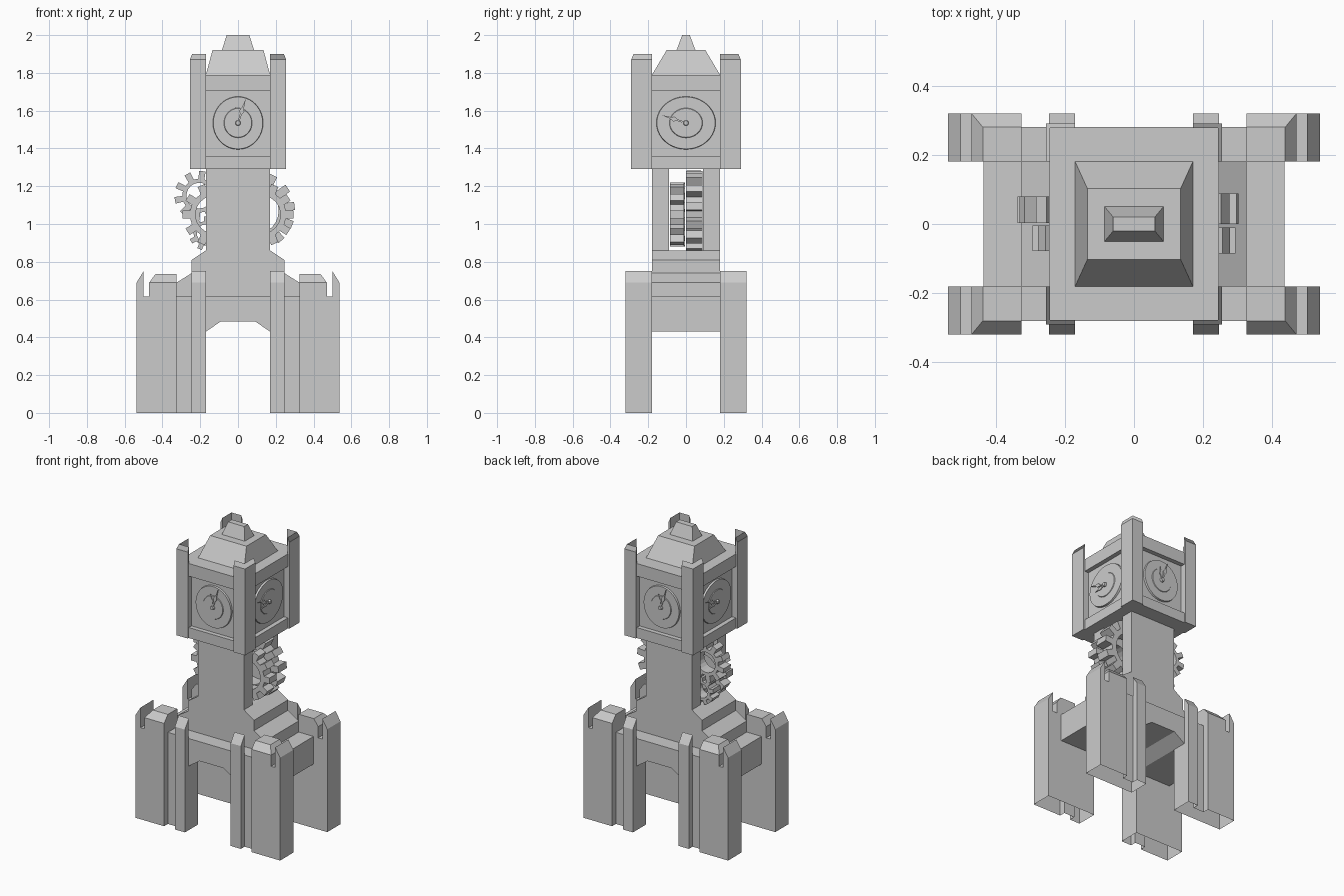
import bpy, bmesh, math
from mathutils import Matrix, Vector

if "Cube" in bpy.data.objects:
    bpy.data.objects.remove(bpy.data.objects["Cube"])

stone = bpy.data.materials.new("grey_stone")
stone.diffuse_color = (0.6, 0.6, 0.6, 1)
stone.use_nodes = True
stone.node_tree.nodes["Principled BSDF"].inputs["Base Color"].default_value = stone.diffuse_color


def finish(name, bm, mirror=(False, False), smooth=False):
    bmesh.ops.recalc_face_normals(bm, faces=bm.faces)
    me = bpy.data.meshes.new(name)
    bm.to_mesh(me)
    bm.free()
    me.materials.append(stone)
    ob = bpy.data.objects.new(name, me)
    bpy.context.collection.objects.link(ob)
    if any(mirror):
        m = ob.modifiers.new("Mirror", 'MIRROR')
        m.use_axis = (mirror[0], mirror[1], False)
        m.use_mirror_merge = False
    if smooth:
        bpy.ops.object.select_all(action='DESELECT')
        ob.select_set(True)
        bpy.context.view_layer.objects.active = ob
        bpy.ops.object.shade_smooth_by_angle(angle=math.radians(35))
    return ob


def loft(name, low, high, mirror=(False, False), open_bottom=False):
    """Solid between two matching 3D outlines."""
    bm = bmesh.new()
    a = [bm.verts.new(p) for p in low]
    b = [bm.verts.new(p) for p in high]
    n = len(a)
    for i in range(n):
        j = (i + 1) % n
        bm.faces.new((a[i], a[j], b[j], b[i]))
    if not open_bottom:
        bm.faces.new(a[::-1])
    bm.faces.new(b)
    return finish(name, bm, mirror)


def rect(x0, x1, y0, y1, z):
    return [(x0, y0, z), (x1, y0, z), (x1, y1, z), (x0, y1, z)]


def box(name, x0, x1, y0, y1, z0, z1, mirror=(False, False)):
    return loft(name, rect(x0, x1, y0, y1, z0), rect(x0, x1, y0, y1, z1), mirror)


def along_y(name, pts, y0, y1, mirror=(False, False)):
    return loft(name, [(x, y0, z) for x, z in pts], [(x, y1, z) for x, z in pts], mirror)


def both_sides(pts):
    return pts + [(-x, z) for x, z in reversed(pts)]


XY = (True, True)

# Hollow legs with a recessed strip, open underneath
leg = [(.17, .18), (.17, .32), (.245, .32), (.245, .28), (.325, .28),
       (.325, .32), (.537, .32), (.537, .18)]
loft("leg", [(x, y, 0) for x, y in leg], [(x, y, .615) for x, y in leg], XY, True)

# Leg tops: sloped buttress, chamfered merlon and thin outer fin
loft("buttress_top", rect(.17, .245, .28, .32, .615),
     [(.17, .28, .75), (.245, .28, .75), (.245, .32, .69), (.17, .32, .69)], XY)
box("merlon", .325, .47, .18, .32, .615, .69, XY)
loft("merlon_cap", rect(.325, .47, .18, .32, .69), rect(.325, .437, .18, .28, .735), XY)
along_y("outer_fin", [(.50, .615), (.537, .615), (.537, .69), (.50, .75)], .18, .32, XY)

# Platform with the chamfered archway
along_y("platform", both_sides([(.09, .485), (.17, .43), (.435, .43), (.435, .615)]),
        -.28, .28)

# Stepped plinth, and two slabs leaving an opening for the gears
along_y("stepped_plinth", both_sides([(.325, .615), (.325, .69), (.245, .74),
                                      (.245, .81), (.17, .86)]), -.18, .18)
box("tower_slab", -.17, .17, .09, .18, .86, 1.29, (False, True))


# Gears on axles running front to back
def gear(name, cx, cz, r, root, hole, teeth, y0, y1, phase=0):
    bm = bmesh.new()
    outer, inner = [], []
    step = 2 * math.pi / teeth
    for i in range(teeth):
        for f, rad in ((-.28, root), (-.21, r), (.21, r), (.28, root)):
            t = (i + f + phase) * step
            outer.append((cx + rad * math.cos(t), cz + rad * math.sin(t)))
            inner.append((cx + hole * math.cos(t), cz + hole * math.sin(t)))
    rings = [[bm.verts.new((x, y, z)) for x, z in pts]
             for pts, y in ((outer, y0), (outer, y1), (inner, y1), (inner, y0))]
    n = len(outer)
    for k in range(4):
        a, b = rings[k], rings[(k + 1) % 4]
        for i in range(n):
            j = (i + 1) % n
            bm.faces.new((a[i], a[j], b[j], b[i]))
    finish(name, bm)


gear("large_gear_right", .09, 1.07, .212, .16, .125, 13, .0, .088, .25)
gear("front_gear_right", .125, 1.05, .17, .13, .10, 11, -.085, -.01)
gear("upper_gear_left", -.205, 1.15, .132, .09, .068, 10, .003, .08, .3)
gear("front_gear_left", -.125, 1.05, .17, .13, .10, 11, -.078, -.005, .5)
gear("lower_gear_left", -.17, .95, .09, .065, .048, 9, .003, .08, .2)

# Clock house: core, rails, corner posts
box("clock_house_core", -.215, .215, -.25, .25, 1.29, 1.79)
box("corner_post", .17, .245, .18, .28, 1.29, 1.79, XY)
post = [(.255, .18), (.255, .29), (.17, .29), (.17, .278), (.243, .278), (.243, .18)]
loft("corner_fin", [(x, y, 1.29) for x, y in post],
     [(x, y, 1.87 if i < 3 else 1.9) for i, (x, y) in enumerate(post)], XY)
for rail, z0, z1 in (("lower_rail", 1.29, 1.36), ("upper_rail", 1.705, 1.79)):
    box(rail + "_front", -.17, .17, .24, .28, z0, z1, (False, True))
    box(rail + "_side", .2, .245, -.18, .18, z0, z1, (True, False))

# Roof and finial
loft("roof", rect(-.17, .17, -.18, .18, 1.79), rect(-.135, .135, -.103, .103, 1.92))
loft("finial", rect(-.085, .085, -.05, .05, 1.92), rect(-.06, .06, -.02, .02, 2.0))


# Clock faces: dials are discs, hands are thin pointed plates
def disc(name, place, wide, r0, r1, d0, d1, segs=40):
    bm = bmesh.new()
    bmesh.ops.create_cone(bm, cap_ends=True, segments=segs, radius1=r0, radius2=r1,
                          depth=d1 - d0)
    bm.transform(place @ Matrix.Diagonal((wide, 1, 1, 1))
                 @ Matrix.Translation((0, -(d0 + d1) / 2, 0))
                 @ Matrix.Rotation(math.pi / 2, 4, 'X'))
    finish(name, bm, smooth=True)


def hand(name, place, angle, length, d0, d1):
    shape = [(0, -.004), (length * .35, -.005), (length * .5, -.013), (length * .65, -.005),
             (length, 0), (length * .65, .005), (length * .5, .013), (length * .35, .005),
             (0, .004)]
    turn = Matrix.Rotation(-angle, 4, 'Y')
    pts = [[place @ turn @ Vector((u, -d, v)) for u, v in shape] for d in (d0, d1)]
    loft(name, pts[0], pts[1])


for k, side in enumerate(("front", "right", "back", "left")):
    place = Matrix.Translation((0, 0, 1.535)) @ Matrix.Rotation(k * math.pi / 2, 4, 'Z')
    d, wide = (.25, .95) if k % 2 == 0 else (.215, 1.12)
    tilt = math.radians(90 if k % 2 else 0)
    disc(side + "_bezel", place, wide, .142, .138, d - .01, d + .012)
    disc(side + "_dial", place, wide, .08, .076, d + .01, d + .016)
    disc(side + "_hub", place, 1, .015, .012, d + .01, d + .03, 16)
    hand(side + "_minute_hand", place, math.radians(72) + tilt, .135, d + .018, d + .024)
    hand(side + "_hour_hand", place, math.radians(100) + tilt, .09, d + .017, d + .022)
